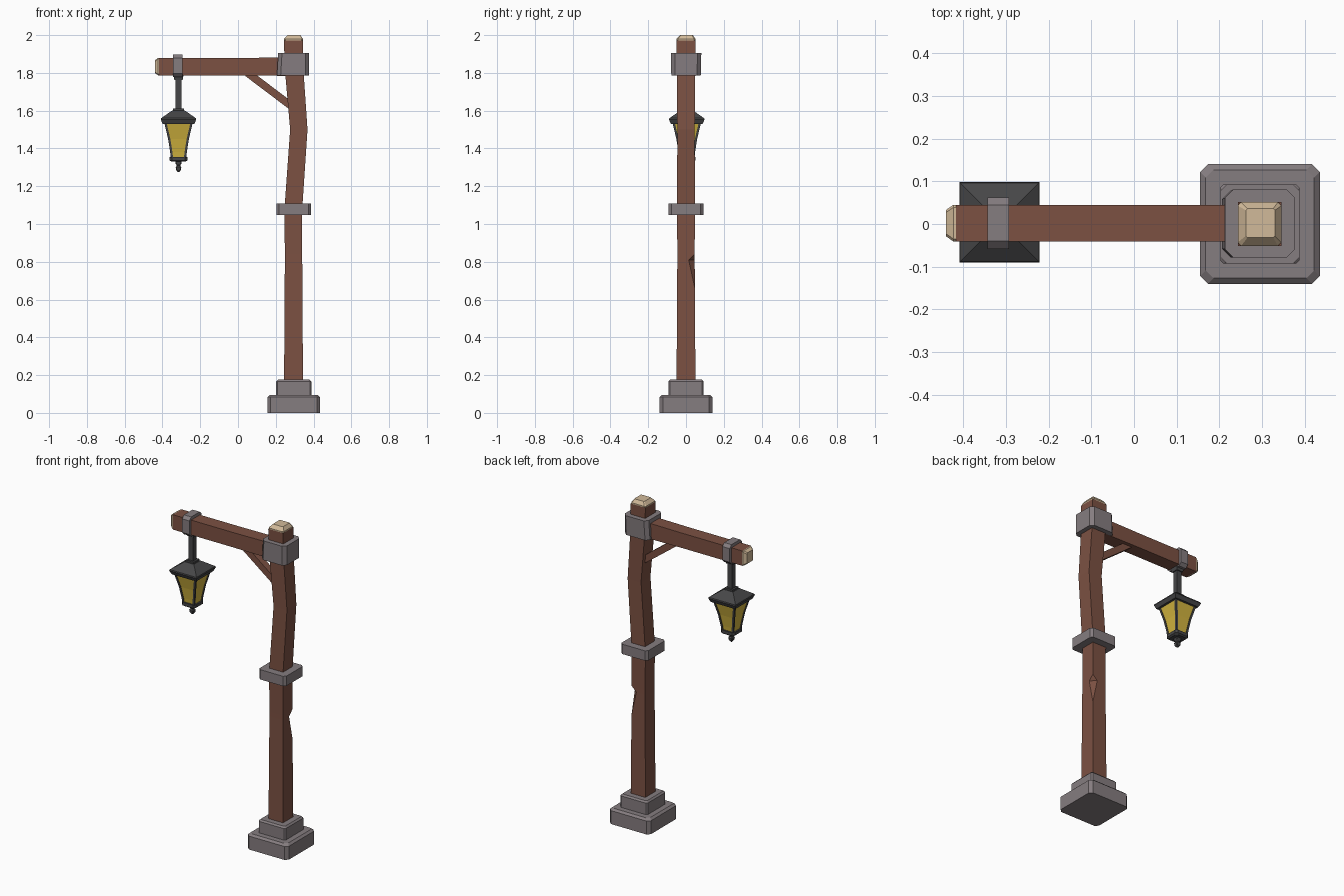
import bpy, bmesh
from mathutils import Vector

if "Cube" in bpy.data.objects:
    bpy.data.objects.remove(bpy.data.objects["Cube"])


def material(name, rgb):
    m = bpy.data.materials.new(name)
    m.diffuse_color = (*rgb, 1)
    m.use_nodes = True
    m.node_tree.nodes["Principled BSDF"].inputs["Base Color"].default_value = m.diffuse_color
    return m


WOOD = material("wood", (0.20, 0.082, 0.055))
CUT_WOOD = material("cut_wood", (0.64, 0.49, 0.32))
STONE = material("stone_grey", (0.235, 0.205, 0.215))
IRON = material("dark_iron", (0.062, 0.062, 0.064))
GLASS = material("yellow_glass", (0.65, 0.46, 0.05))


def rect(cx, cy, z, hx, hy, ch=0.0):
    """Horizontal rectangle, with cut corners when ch > 0."""
    pts = []
    for sx, sy in ((1, 1), (-1, 1), (-1, -1), (1, -1)):
        a = (cx + sx * (hx - ch), cy + sy * hy, z)
        b = (cx + sx * hx, cy + sy * (hy - ch), z)
        if ch == 0:
            pts.append(a)
        else:
            pts += [b, a] if sx * sy > 0 else [a, b]
    return pts


def loft(name, rings, mat):
    """Skin a stack of equal-length rings and close both ends."""
    bm = bmesh.new()
    vs = [[bm.verts.new(p) for p in r] for r in rings]
    n = len(vs[0])
    for a, b in zip(vs, vs[1:]):
        for i in range(n):
            j = (i + 1) % n
            bm.faces.new((a[i], a[j], b[j], b[i]))
    bm.faces.new(vs[0][::-1])
    bm.faces.new(vs[-1])
    bmesh.ops.remove_doubles(bm, verts=bm.verts, dist=1e-5)
    bmesh.ops.recalc_face_normals(bm, faces=bm.faces)
    me = bpy.data.meshes.new(name)
    bm.to_mesh(me)
    bm.free()
    me.materials.append(mat)
    ob = bpy.data.objects.new(name, me)
    bpy.context.collection.objects.link(ob)
    return ob


def stack(name, cx, cy, levels, mat, ch=0.0):
    """Square column from (z, half width) levels."""
    return loft(name, [rect(cx, cy, z, h, h, ch) for z, h in levels], mat)


def along_x(pts):
    """Turn horizontal rings (y, z, x) into rings across the x axis."""
    return [(p[2], p[0], p[1]) for p in pts]


PX = 0.295   # post centre
LX, LY = -0.315, 0.004   # lantern centre

# Stepped stone foot
stack("foot_lower", PX, 0, [(0, .14), (.083, .14), (.095, .127)], STONE, .018)
stack("foot_upper", PX, 0, [(.09, .093), (.166, .093), (.176, .084)], STONE, .008)

# Crooked post; the notch cuts the back right corner by c
post = []
for z, x, h, c in ((.17, .294, .05, 0), (.66, .294, .047, 0), (.81, .294, .046, .032),
                   (.84, .294, .046, 0), (1.08, .293, .047, 0), (1.5, .322, .046, 0),
                   (1.82, .297, .049, 0), (1.972, .294, .051, 0)):
    post.append([(x + h, h - c, z), (x + h - c, h, z), (x - h, h, z),
                 (x - h, -h, z), (x + h, -h, z)])
loft("post", post, WOOD)
loft("post_end_grain", [rect(.294, 0, 1.972, .051, .051, .008),
                        rect(.294, 0, 1.979, .051, .051, .008),
                        rect(.296, .002, 2.0, .034, .034, .004)], CUT_WOOD)

# Collars round the post
stack("middle_collar", PX, 0, [(1.047, .092), (1.108, .092)], STONE, .014)
loft("top_collar", [rect(.291, 0, 1.785, .085, .078, .02),
                    rect(.295, .001, 1.905, .082, .08, .02)], STONE)

# Beam, its end grain and the strap that carries the lantern
loft("beam", [along_x(rect(.002, 1.833, x, .043, h))
              for x, h in ((-.417, .046), (0, .046), (.29, .049))], WOOD)
loft("beam_end_grain", [along_x(rect(.002, 1.833, x, h, h + .003, .006))
                        for x, h in ((-.44, .031), (-.423, .043), (-.416, .043))], CUT_WOOD)
loft("beam_strap", [along_x(rect(.002, 1.838, x, .06, .06, .018))
                    for x in (-.343, -.293)], STONE)

# Diagonal brace
a, b = Vector((.05, 0, 1.80)), Vector((.295, 0, 1.615))
d = (b - a).normalized()
up = Vector((-d.z, 0, d.x)) * .02
side = Vector((0, .022, 0))
loft("brace", [[p + up + side, p - up + side, p - up - side, p + up - side]
               for p in (a, b)], WOOD)

# Lantern hanger and roof
stack("hanger_plate", LX, LY, [(1.762, .022), (1.785, .026)], IRON)
stack("hanger_rod", LX, LY, [(1.60, .016), (1.77, .016)], IRON)
stack("roof_neck", LX, LY, [(1.59, .028), (1.612, .028)], IRON)
stack("lantern_roof", LX, LY,
      [(1.53, .084), (1.553, .094), (1.56, .092), (1.602, .032)], IRON)

# Flared glass with an iron bar at each corner
flare = [(1.35, .037), (1.38, .040), (1.45, .051), (1.535, .071)]
stack("glass", LX, LY, flare, GLASS)
for sx in (-1, 1):
    for sy in (-1, 1):
        loft("corner_bar", [rect(LX + sx * (h - .002), LY + sy * (h - .002), z, .006, .006)
                            for z, h in flare], IRON)

# Lantern base and finial
stack("lantern_base", LX, LY, [(1.33, .038), (1.337, .047), (1.356, .047)], IRON, .012)
stack("finial", LX, LY, [(1.275, .005), (1.287, .013), (1.301, .015), (1.31, .009),
                         (1.318, .015), (1.335, .018)], IRON, .004)
